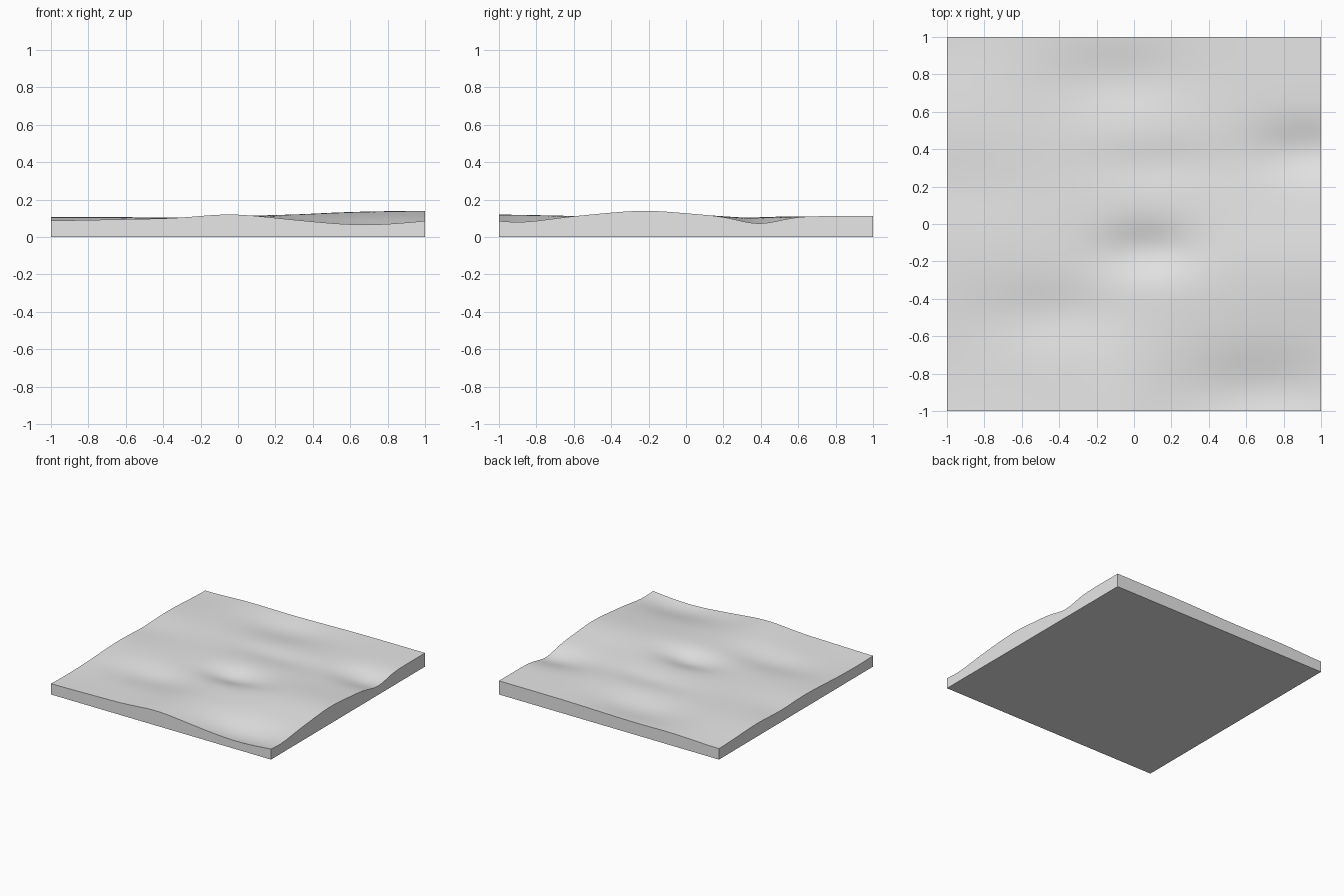
import bpy, bmesh, math

if "Cube" in bpy.data.objects:
    bpy.data.objects.remove(bpy.data.objects["Cube"], do_unlink=True)

BASE_HEIGHT = 0.112
# soft hollows and rises: x, y, height change, spread in x, spread in y
SWELLS = [
    (0.07, -0.14, -0.045, 0.18, 0.10),    # central hollow
    (-0.08, 0.77, -0.032, 0.26, 0.14),    # back hollow
    (0.92, 0.39, -0.042, 0.20, 0.11),     # right edge hollow
    (0.68, -0.90, -0.055, 0.30, 0.16),    # front hollow
    (-0.45, -0.48, -0.024, 0.25, 0.12),   # front left hollow
    (0.12, 0.32, -0.014, 0.25, 0.09),     # middle hollow
    (-1, -0.8, -0.027, 0.4, 0.35),        # low front left corner
    (-1, 1, -0.022, 0.25, 0.25),          # low back left corner
    (-1, 0.2, -0.014, 0.3, 0.15),         # left edge hollow
    (-0.35, 0, -0.007, 0.2, 1.5),         # shallow trough
    (1, -0.22, 0.028, 0.6, 0.2),          # right rise
    (-0.05, -1, 0.014, 0.15, 0.3),        # front rise
]


def ground_height(x, y):
    return BASE_HEIGHT + sum(
        rise * math.exp(-((x - cx) / sx) ** 2 / 2 - ((y - cy) / sy) ** 2 / 2)
        for cx, cy, rise, sx, sy in SWELLS)


# rolling ground surface
bm = bmesh.new()
bmesh.ops.create_grid(bm, x_segments=100, y_segments=100, size=1)
for vert in bm.verts:
    vert.co.z = ground_height(vert.co.x, vert.co.y)

# straight side walls and flat underside
rim = [edge for edge in bm.edges if edge.is_boundary]
skirt = bmesh.ops.extrude_edge_only(bm, edges=rim)["geom"]
for item in skirt:
    if isinstance(item, bmesh.types.BMVert):
        item.co.z = 0
bottom = [edge for edge in bm.edges if edge.is_boundary]
bmesh.ops.contextual_create(bm, geom=bottom)
bmesh.ops.recalc_face_normals(bm, faces=bm.faces)

mesh = bpy.data.meshes.new("terrain_slab")
bm.to_mesh(mesh)
bm.free()
terrain = bpy.data.objects.new("terrain_slab", mesh)
bpy.context.collection.objects.link(terrain)

# plain grey material
grey = bpy.data.materials.new("light_grey")
grey.use_nodes = True
grey.diffuse_color = (0.8, 0.8, 0.8, 1)
grey.node_tree.nodes["Principled BSDF"].inputs["Base Color"].default_value = (0.8, 0.8, 0.8, 1)
mesh.materials.append(grey)

# smooth ground with crisp slab edges
bpy.ops.object.select_all(action="DESELECT")
terrain.select_set(True)
bpy.context.view_layer.objects.active = terrain
bpy.ops.object.shade_smooth_by_angle(angle=math.radians(40))
